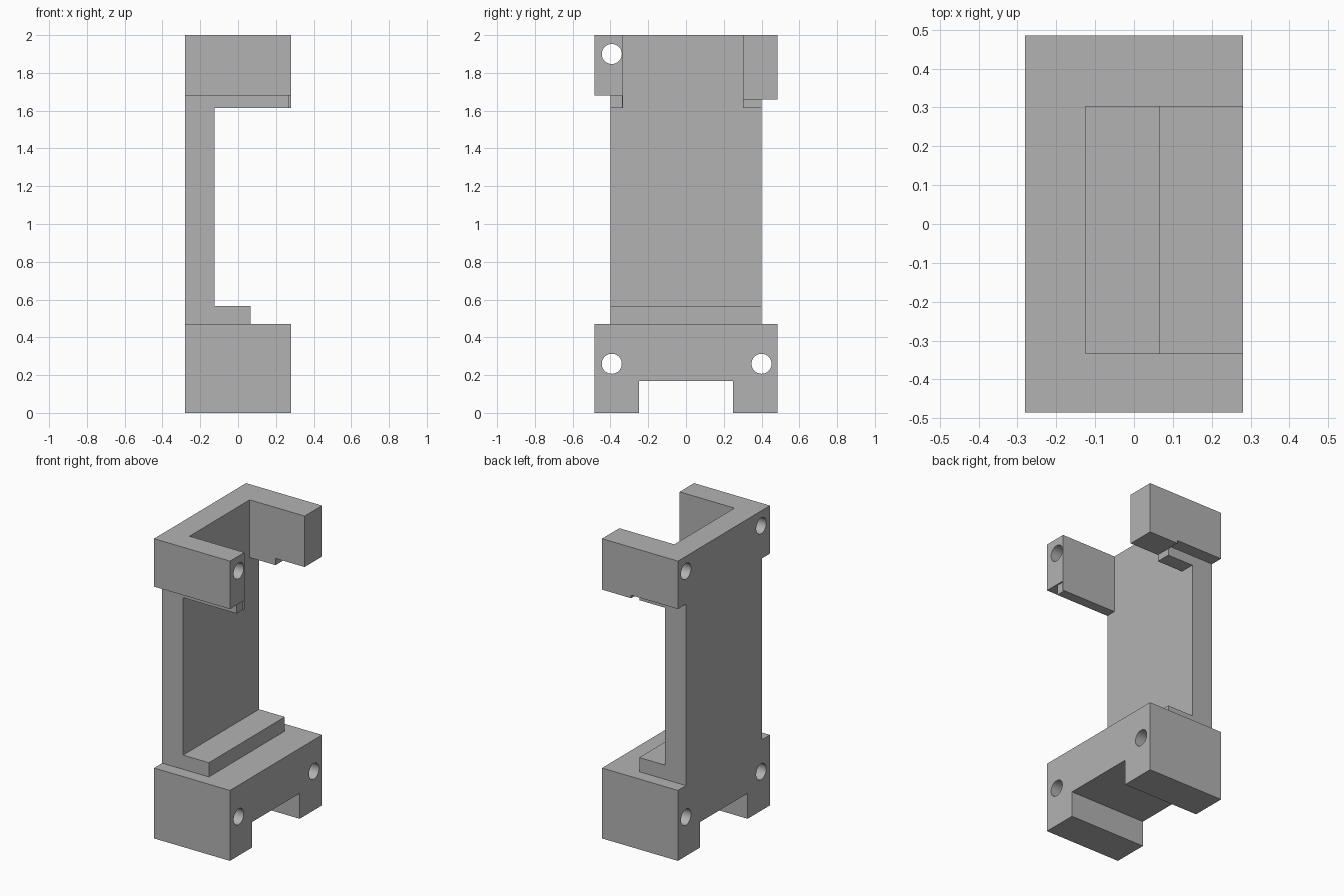
import bpy
import bmesh
from mathutils import Matrix, Vector

cube = bpy.data.objects.get("Cube")
if cube:
    bpy.data.objects.remove(cube, do_unlink=True)

GREY = (0.45, 0.45, 0.45, 1.0)
grey = bpy.data.materials.new("plain grey")
grey.use_nodes = True
grey.diffuse_color = GREY
grey.node_tree.nodes["Principled BSDF"].inputs["Base Color"].default_value = GREY


def make_object(name, bm):
    bmesh.ops.recalc_face_normals(bm, faces=bm.faces)
    mesh = bpy.data.meshes.new(name)
    bm.to_mesh(mesh)
    bm.free()
    mesh.materials.append(grey)
    obj = bpy.data.objects.new(name, mesh)
    bpy.context.collection.objects.link(obj)
    return obj


def prism(name, outline, offset):
    """Extrude a closed outline of 3D points along an offset."""
    bm = bmesh.new()
    face = bm.faces.new([bm.verts.new(p) for p in outline])
    result = bmesh.ops.extrude_face_region(bm, geom=[face], use_keep_orig=True)
    moved = [v for v in result["geom"] if isinstance(v, bmesh.types.BMVert)]
    bmesh.ops.translate(bm, verts=moved, vec=Vector(offset))
    return make_object(name, bm)


def box(name, x, y, z):
    outline = [(x[0], y[0], z[0]), (x[1], y[0], z[0]),
               (x[1], y[1], z[0]), (x[0], y[1], z[0])]
    return prism(name, outline, (0, 0, z[1] - z[0]))


def drill(target, x, y, z, radius=0.053):
    """Cut a round hole that runs along x."""
    bm = bmesh.new()
    bmesh.ops.create_cone(bm, cap_ends=True, segments=40, radius1=radius,
                          radius2=radius, depth=x[1] - x[0])
    bmesh.ops.rotate(bm, verts=bm.verts, matrix=Matrix.Rotation(1.5707963, 3, "Y"))
    bmesh.ops.translate(bm, verts=bm.verts, vec=Vector(((x[0] + x[1]) / 2, y, z)))
    cutter = make_object("hole_cutter", bm)
    cutter.hide_render = True
    mod = target.modifiers.new("hole", "BOOLEAN")
    mod.operation = "DIFFERENCE"
    mod.solver = "EXACT"
    mod.object = cutter
    bpy.context.view_layer.update()
    graph = bpy.context.evaluated_depsgraph_get()
    cut_mesh = bpy.data.meshes.new_from_object(target.evaluated_get(graph))
    target.modifiers.clear()
    target.data = cut_mesh
    bpy.data.objects.remove(cutter, do_unlink=True)


HX, HY = 0.28, 0.485           # half depth and half width
SPINE_X = -0.125               # inner face of the spine
STEP_X = 0.065                 # outer edge of the ledge and pad
BASE_Z, HEAD_Z, LIP_Z = 0.47, 1.68, 1.615
THROUGH = (-0.4, 0.4)

# Base with an open channel between two feet
base_profile = [(-HY, 0), (-0.25, 0), (-0.25, 0.17), (0.25, 0.17),
                (0.25, 0), (HY, 0), (HY, BASE_Z), (-HY, BASE_Z)]
base = prism("base", [(-HX, y, z) for y, z in base_profile], (2 * HX, 0, 0))
for y in (-0.393, 0.4):
    drill(base, THROUGH, y, 0.26)

# Spine and the ledge at its foot
box("spine", (-HX, SPINE_X), (-0.4, 0.4), (BASE_Z, HEAD_Z))
box("ledge", (SPINE_X, STEP_X), (-0.4, 0.4), (BASE_Z, 0.565))

# U-shaped head with one through hole and one blind hole
head_plan = [(-HX, -HY), (HX, -HY), (HX, -0.333), (SPINE_X, -0.333),
             (SPINE_X, 0.302), (HX, 0.302), (HX, HY), (-HX, HY)]
head = prism("head", [(x, y, HEAD_Z) for x, y in head_plan], (0, 0, 2 - HEAD_Z))
drill(head, THROUGH, -0.393, 1.9)
drill(head, (-0.4, 0.12), 0.4, 1.9)

# Lips under the arms
box("front_arm_lip", (SPINE_X, 0.27), (-0.4, -0.338), (LIP_Z, HEAD_Z))
box("front_arm_lip_edge", (SPINE_X, HX), (-0.338, -0.333), (LIP_Z, HEAD_Z))
box("back_arm_pad", (SPINE_X, STEP_X), (0.302, 0.4), (LIP_Z, HEAD_Z))
box("back_arm_plate", (STEP_X, HX), (0.302, HY), (1.66, HEAD_Z))
